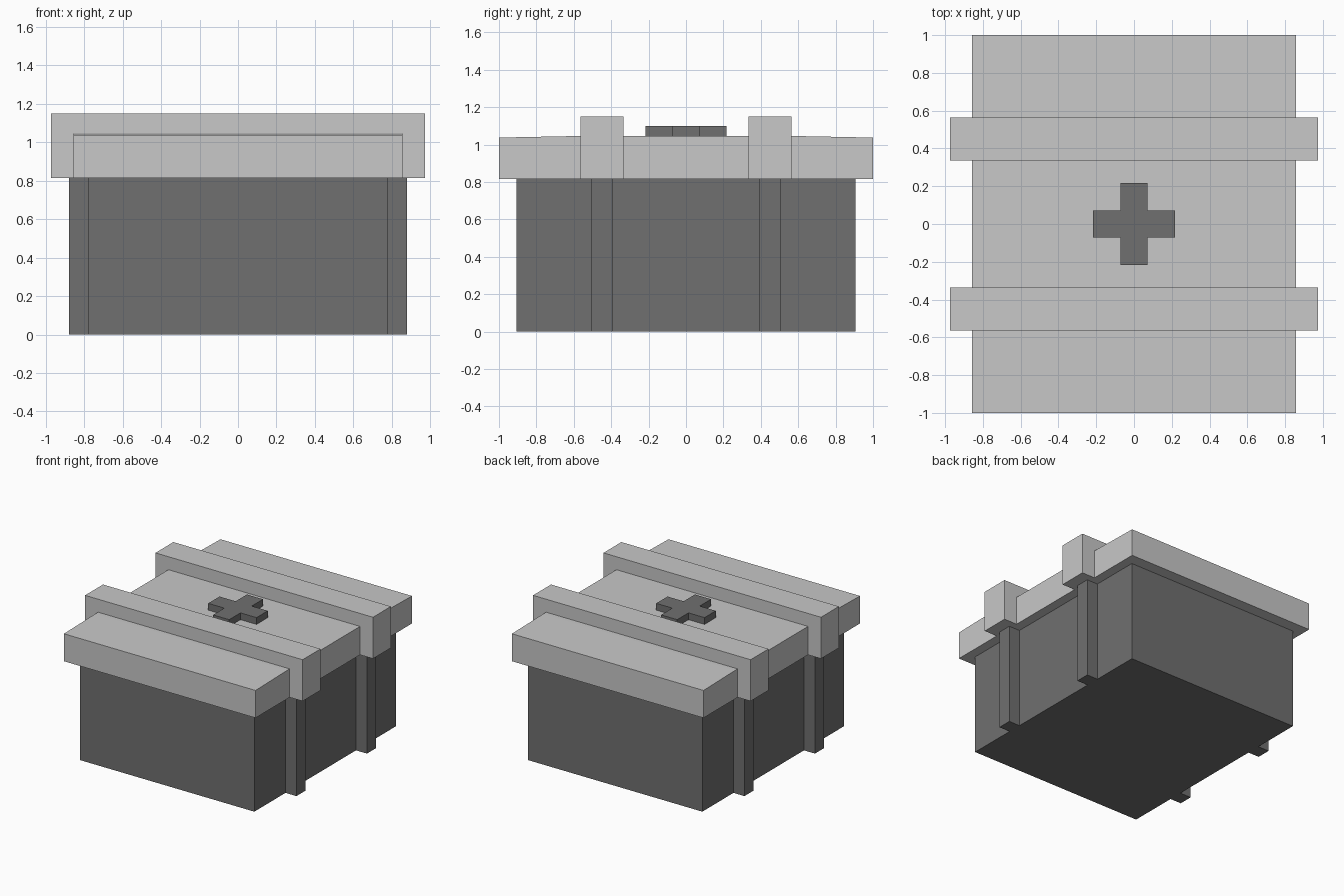
import bpy
import bmesh

cube = bpy.data.objects.get("Cube")
if cube:
    bpy.data.objects.remove(cube, do_unlink=True)


def material(name, value):
    mat = bpy.data.materials.new(name)
    mat.use_nodes = True
    color = (value, value, value, 1)
    mat.diffuse_color = color
    mat.node_tree.nodes["Principled BSDF"].inputs["Base Color"].default_value = color
    return mat


light = material("light_grey", 0.58)
dark = material("dark_grey", 0.162)


def prism(name, outline, direction, place, mat):
    """Extrude a flat outline along a direction."""
    bm = bmesh.new()
    face = bm.faces.new([bm.verts.new(place(a, b)) for a, b in outline])
    new = bmesh.ops.extrude_face_region(bm, geom=[face])["geom"]
    moved = [v for v in new if isinstance(v, bmesh.types.BMVert)]
    bmesh.ops.translate(bm, verts=moved, vec=direction)
    bmesh.ops.recalc_face_normals(bm, faces=bm.faces)
    mesh = bpy.data.meshes.new(name)
    bm.to_mesh(mesh)
    bm.free()
    mesh.materials.append(mat)
    obj = bpy.data.objects.new(name, mesh)
    bpy.context.collection.objects.link(obj)
    return obj


def box(name, x, y, z, mat):
    outline = [(x[0], y[0]), (x[1], y[0]), (x[1], y[1]), (x[0], y[1])]
    return prism(name, outline, (0, 0, z[1] - z[0]), lambda a, b: (a, b, z[0]), mat)


# Crate body
box("body", (-0.78, 0.78), (-0.905, 0.905), (0, 0.82), dark)

# Overhanging lid with a very slight crown
lid_profile = [(-1, 0.815), (1, 0.815), (1, 1.037), (0.6, 1.045), (-0.6, 1.045), (-1, 1.037)]
prism("lid", lid_profile, (1.714, 0, 0), lambda a, b: (-0.857, a, b), light)

# Raised lid bands, with upright ribs under both of their ends
for end, s in (("front", -1), ("back", 1)):
    box(f"{end}_band", (-0.973, 0.973), sorted((s * 0.335, s * 0.564)), (0.815, 1.15), light)
    for side, t in (("left", 1), ("right", -1)):
        box(f"{end}_{side}_rib", sorted((t * 0.77, t * 0.878)),
            sorted((s * 0.393, s * 0.507)), (0, 0.82), dark)

# Raised cross on the lid
w, r = 0.072, 0.216
quarter = [(r, -w), (r, w), (w, w)]
cross = []
for _ in range(4):
    cross += quarter
    quarter = [(-b, a) for a, b in quarter]
prism("cross_plate", cross, (0, 0, 0.07), lambda a, b: (a, b, 1.03), dark)
